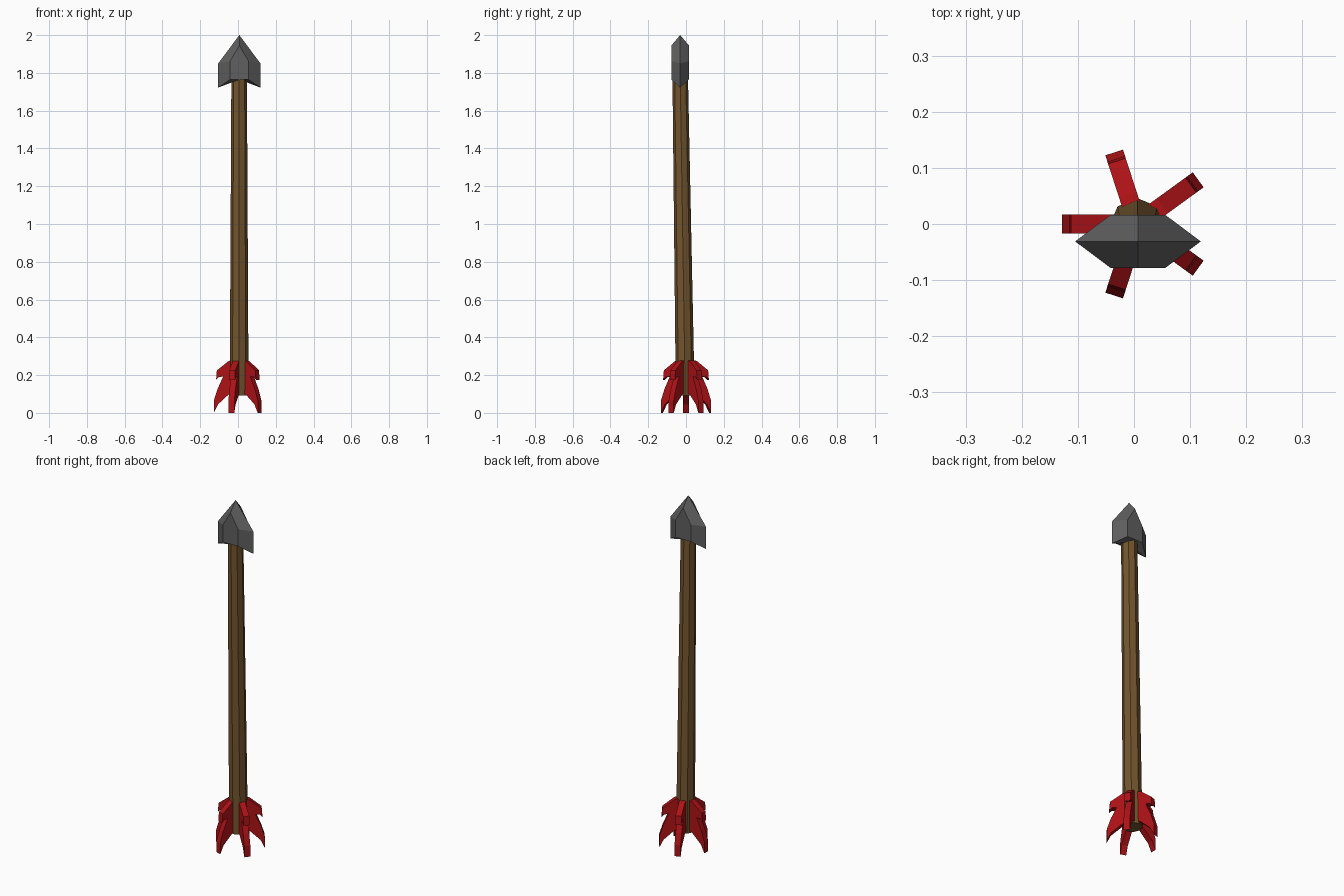
import bpy, bmesh, math
from mathutils import Vector, Matrix

if "Cube" in bpy.data.objects:
    bpy.data.objects.remove(bpy.data.objects["Cube"])


def material(name, rgb):
    m = bpy.data.materials.new(name)
    m.diffuse_color = (*rgb, 1)
    m.use_nodes = True
    m.node_tree.nodes["Principled BSDF"].inputs["Base Color"].default_value = m.diffuse_color
    return m


WOOD = material("brown wood", (0.17, 0.09, 0.027))
STEEL = material("grey steel", (0.115, 0.115, 0.115))
RED = material("red feather", (0.42, 0.006, 0.008))
CX = 0.006  # arrow axis


def loft(name, rings, mat):
    """Closed solid through matching rings of points."""
    bm = bmesh.new()
    loops = [[bm.verts.new(p) for p in ring] for ring in rings]
    for a, b in zip(loops, loops[1:]):
        for i in range(len(a)):
            j = (i + 1) % len(a)
            bm.faces.new((a[i], a[j], b[j], b[i]))
    bm.faces.new(loops[0])
    bm.faces.new(loops[-1])
    bmesh.ops.recalc_face_normals(bm, faces=bm.faces)
    me = bpy.data.meshes.new(name)
    bm.to_mesh(me)
    bm.free()
    me.materials.append(mat)
    ob = bpy.data.objects.new(name, me)
    bpy.context.collection.objects.link(ob)
    return ob


# Octagonal shaft, leaning slightly forward and tapering upward
def octagon(y, z, r):
    return [(CX + r * math.cos(i * math.pi / 4), y + r * math.sin(i * math.pi / 4), z)
            for i in range(8)]


loft("shaft", [octagon(-0.004, 0.092, 0.05), octagon(-0.031, 1.80, 0.041)], WOOD)

# Arrowhead: wide middle outline, bevelled to a smaller outline front and back
HY = -0.031


def head_ring(y, half, tip, shoulder, base, notch):
    pts = [(0, tip), (half, shoulder), (half, base), (0, notch), (-half, base), (-half, shoulder)]
    return [(CX + x + 0.001, y, z) for x, z in pts]


small = (0.049, 1.945, 1.862, 1.765, 1.765)
loft("arrowhead", [head_ring(HY - 0.047, *small),
                   head_ring(HY, 0.112, 2.0, 1.85, 1.722, 1.765),
                   head_ring(HY + 0.047, *small)], STEEL)

# Five notched feathers around the tail: (radius, height) profile
PROFILE = [(0.03, 0.28), (0.055, 0.275), (0.118, 0.225), (0.122, 0.175), (0.108, 0.19),
           (0.085, 0.192), (0.115, 0.125), (0.134, 0.065), (0.134, 0.0),
           (0.112, 0.045), (0.055, 0.098), (0.03, 0.105)]
for k in range(5):
    turn = Matrix.Rotation(math.radians(36 + 72 * k), 3, 'Z')
    rings = [[turn @ Vector((r, t, z)) + Vector((CX, 0, 0)) for r, z in PROFILE]
             for t in (-0.0165, 0.0165)]
    loft(f"feather_{k + 1}", rings, RED)
